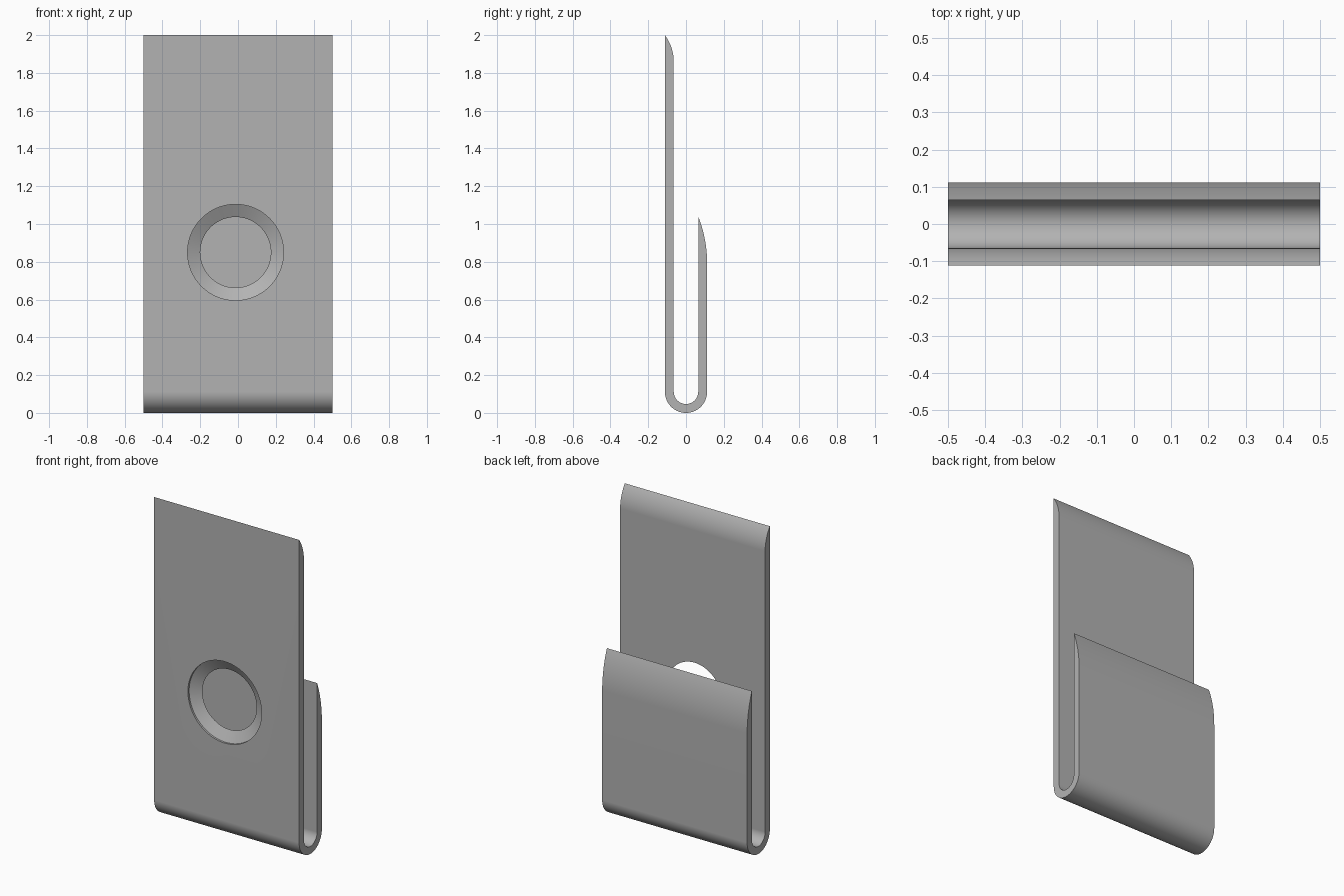
import bpy, bmesh, math
from math import sin, cos, pi

if "Cube" in bpy.data.objects:
    bpy.data.objects.remove(bpy.data.objects["Cube"], do_unlink=True)

WIDTH, OUT, INN = 1.0, 0.112, 0.065       # clip width, outer and inner bend radius
HOLE_X, HOLE_Z = -0.013, 0.85

grey = bpy.data.materials.new("plain_grey")
grey.use_nodes = True
colour = (0.45, 0.45, 0.45, 1)
grey.diffuse_color = colour
grey.node_tree.nodes["Principled BSDF"].inputs["Base Color"].default_value = colour


def add_object(name, bm):
    bmesh.ops.recalc_face_normals(bm, faces=bm.faces)
    mesh = bpy.data.meshes.new(name)
    bm.to_mesh(mesh)
    bm.free()
    mesh.materials.append(grey)
    ob = bpy.data.objects.new(name, mesh)
    bpy.context.collection.objects.link(ob)
    return ob


def bend(radius, steps=28):
    """Half circle under the clip, front to back."""
    return [(-radius * cos(pi * i / steps), OUT - radius * sin(pi * i / steps))
            for i in range(steps + 1)]


def tip(y_face, z_tip, drop, steps=12):
    """Rounded lead-in, from the wall face up to the sharp tip."""
    t = OUT - INN
    r = (drop * drop + t * t) / (2 * t)
    end = math.asin(drop / r)
    return [(y_face - r + r * cos(end * i / steps), z_tip - drop + r * sin(end * i / steps))
            for i in range(steps + 1)]


# Clip body: J-shaped side profile extruded across the width
profile = (bend(OUT) + tip(OUT, 1.04, 0.25)
           + bend(INN)[::-1] + tip(-INN, 2.0, 0.14))
bm = bmesh.new()
face = bm.faces.new([bm.verts.new((-WIDTH / 2, y, z)) for y, z in profile])
ext = bmesh.ops.extrude_face_region(bm, geom=[face], use_keep_orig=True)
bmesh.ops.translate(bm, vec=(WIDTH, 0, 0),
                    verts=[v for v in ext["geom"] if isinstance(v, bmesh.types.BMVert)])
clip = add_object("clip_body", bm)

# Countersunk hole cutter: stepped rings through the front wall only
bm = bmesh.new()
N = 96
rings = []
for y, r in ((-0.2, 0.254), (-0.1, 0.254), (-INN, 0.187), (0, 0.187)):
    rings.append([bm.verts.new((HOLE_X + r * cos(2 * pi * i / N), y,
                                HOLE_Z + r * sin(2 * pi * i / N))) for i in range(N)])
for a, b in zip(rings, rings[1:]):
    for i in range(N):
        j = (i + 1) % N
        bm.faces.new((a[i], a[j], b[j], b[i]))
bm.faces.new(rings[0])
bm.faces.new(rings[-1])
cutter = add_object("hole_cutter", bm)
cutter.hide_render = True

# Cut the hole, then shade the bends smooth and keep flat walls flat
cut = clip.modifiers.new("hole", "BOOLEAN")
cut.operation, cut.solver, cut.object = "DIFFERENCE", "EXACT", cutter
bpy.ops.object.select_all(action="DESELECT")
clip.select_set(True)
bpy.context.view_layer.objects.active = clip
bpy.ops.object.modifier_apply(modifier="hole")
bpy.data.objects.remove(cutter, do_unlink=True)
bpy.ops.object.shade_smooth_by_angle(angle=math.radians(30))
normals = clip.modifiers.new("flat_walls", "WEIGHTED_NORMAL")
normals.keep_sharp = True
